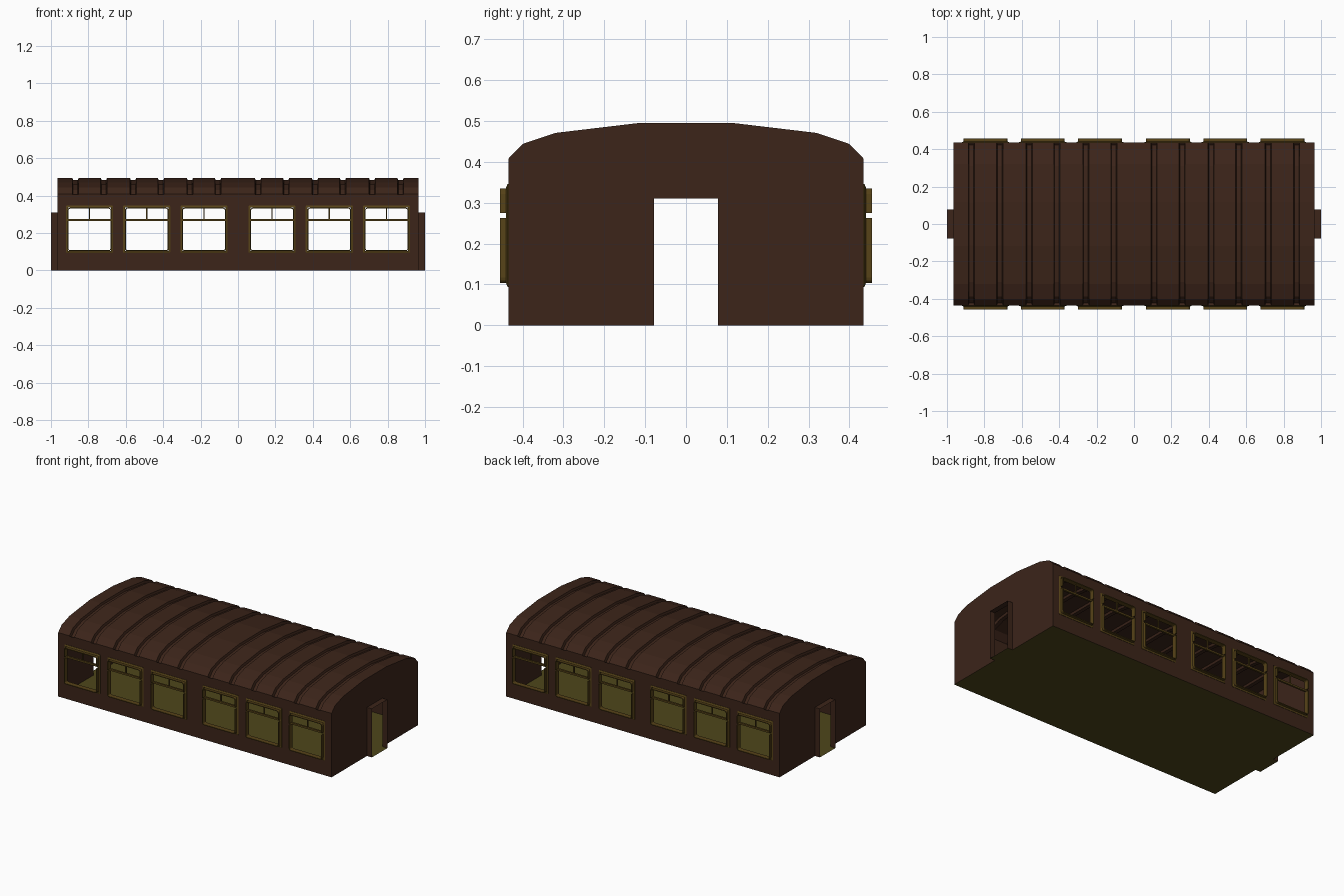
import bpy, bmesh
from math import cos, sin, pi

if "Cube" in bpy.data.objects:
    bpy.data.objects.remove(bpy.data.objects["Cube"])

L, W, EAVE = 0.965, 0.435, 0.405          # half length, half width, eave height
DOOR_Y, DOOR_Z = 0.078, 0.31
WINDOWS = [s * c for s in (-1, 1) for c in (0.182, 0.488, 0.794)]


def material(name, rgb):
    m = bpy.data.materials.new(name)
    m.diffuse_color = (*rgb, 1)
    m.use_nodes = True
    m.node_tree.nodes["Principled BSDF"].inputs["Base Color"].default_value = m.diffuse_color
    return m


BROWN = material("brown_paint", (0.045, 0.018, 0.010))
OLIVE = material("olive_floor", (0.076, 0.061, 0.011))
BRASS = material("window_trim", (0.095, 0.056, 0.009))


def finish(name, bm, mat, mirror=None, recalc=False):
    if recalc:
        bmesh.ops.recalc_face_normals(bm, faces=bm.faces)
    me = bpy.data.meshes.new(name)
    bm.to_mesh(me)
    bm.free()
    me.materials.append(mat)
    ob = bpy.data.objects.new(name, me)
    bpy.context.collection.objects.link(ob)
    if mirror is not None:
        mod = ob.modifiers.new("mirror", "MIRROR")
        mod.use_axis = [i == mirror for i in range(3)]
        mod.use_mirror_merge = False
    return ob


def face(bm, pts):
    return bm.faces.new([bm.verts.new(p) for p in pts])


def bridge(bm, rows, cap=False):
    """Skin consecutive rows of points; cap closes first and last row."""
    vr = [[bm.verts.new(p) for p in row] for row in rows]
    n = len(vr[0])
    for a, b in zip(vr, vr[1:]):
        for i in range(n if cap else n - 1):
            j = (i + 1) % n
            bm.faces.new((a[i], a[j], b[j], b[i]))
    if cap:
        bm.faces.new(vr[0][::-1])
        bm.faces.new(vr[-1])


def box(bm, x0, x1, y0, y1, z0, z1):
    bridge(bm, [[(x0, y0, z), (x1, y0, z), (x1, y1, z), (x0, y1, z)] for z in (z0, z1)], True)


# Side walls: grid with the window cells left open
bm = bmesh.new()
xs = sorted([-L, L] + [c + d for c in WINDOWS for d in (-0.125, 0.125)])
zs = [0, 0.095, 0.345, EAVE]
for i, (x0, x1) in enumerate(zip(xs, xs[1:])):
    for k, (z0, z1) in enumerate(zip(zs, zs[1:])):
        if not (k == 1 and i % 2 == 1):
            face(bm, [(x0, -W, z0), (x1, -W, z0), (x1, -W, z1), (x0, -W, z1)])
bmesh.ops.remove_doubles(bm, verts=bm.verts, dist=1e-5)
finish("side_walls", bm, BROWN, mirror=1)

# Roof: faceted arch with recessed bands across it
half = [(W, 0.408), (0.40, 0.444), (0.32, 0.471), (0.118, 0.495)]
arch = [(-y, z) for y, z in half] + [(y, z) for y, z in half[::-1]]


def section(x, deep):
    mid = [(x, y * (0.972 if deep else 1), z - (0.013 if deep else 0)) for y, z in arch]
    return [(x, -W, EAVE)] + mid + [(x, W, EAVE)]


rows = [section(-L, False)]
for c in (-0.869, -0.717, -0.561, -0.412, -0.257, -0.107,
          0.107, 0.257, 0.412, 0.561, 0.717, 0.869):
    rows += [section(c + dx, abs(dx) < 0.014) for dx in (-0.017, -0.012, 0.012, 0.017)]
rows.append(section(L, False))
bm = bmesh.new()
bridge(bm, rows)
bmesh.ops.reverse_faces(bm, faces=bm.faces)
finish("roof", bm, BROWN)

# End walls with doorway
bm = bmesh.new()
outline = [(-W, 0), (-DOOR_Y, 0), (-DOOR_Y, DOOR_Z), (DOOR_Y, DOOR_Z), (DOOR_Y, 0), (W, 0)]
face(bm, [(L, y, z) for y, z in outline + arch[::-1]])
finish("end_walls", bm, BROWN, mirror=0)

# Door surrounds projecting from the ends
bm = bmesh.new()
bridge(bm, [[(x, y, z) for y, z in outline[1:5]] for x in (L, 1.0)])
finish("door_surrounds", bm, BROWN, mirror=0)

# Floor, running out through the doorways
bm = bmesh.new()
for x0, x1, w in ((-L, L, W), (-1, -L, DOOR_Y), (L, 1, DOOR_Y)):
    face(bm, [(x0, -w, 0), (x0, w, 0), (x1, w, 0), (x1, -w, 0)])
finish("floor", bm, OLIVE)


def u_path(cx, y, h, z_end, z_split, r):
    """Half of a rounded window outline, open at z_split."""
    s = 1 if z_split > z_end else -1
    pts = [(cx - h, y, z_split)]
    for side in (-1, 1):
        for k in range(4):
            a = (k if side < 0 else 3 - k) * pi / 6
            pts.append((cx + side * (h - r + r * cos(a)), y, z_end + s * (r - r * sin(a))))
    return pts + [(cx + h, y, z_split)]


def u_frame(bm, cx, h, z_end, z_split, r, profile):
    """Sweep an (inset, y) cross-section around half a window."""
    s = 1 if z_split > z_end else -1
    loops = [u_path(cx, -y, h - o, z_end + s * o, z_split, max(r - o, 0.001)) for o, y in profile]
    bridge(bm, list(zip(*loops)), True)


TRIM = [(0, 0.428), (0, 0.437), (0.010, 0.441), (0.010, 0.428)]
SASH = [(0, 0.425), (0, 0.456), (0.005, 0.456), (0.005, 0.425)]
for n, cx in enumerate(WINDOWS):
    # Flush trim, projecting sash halves with a slot between, and glazing bars
    bm = bmesh.new()
    u_frame(bm, cx, 0.126, 0.094, 0.27, 0.004, TRIM)
    u_frame(bm, cx, 0.126, 0.346, 0.27, 0.004, TRIM)
    u_frame(bm, cx, 0.117, 0.103, 0.263, 0.014, SASH)
    u_frame(bm, cx, 0.117, 0.335, 0.275, 0.014, SASH)
    box(bm, cx - 0.116, cx + 0.116, -0.438, -0.426, 0.264, 0.275)
    box(bm, cx - 0.003, cx + 0.003, -0.436, -0.428, 0.275, 0.332)
    finish(f"window_frames_{n + 1}", bm, BRASS, mirror=1, recalc=True)
